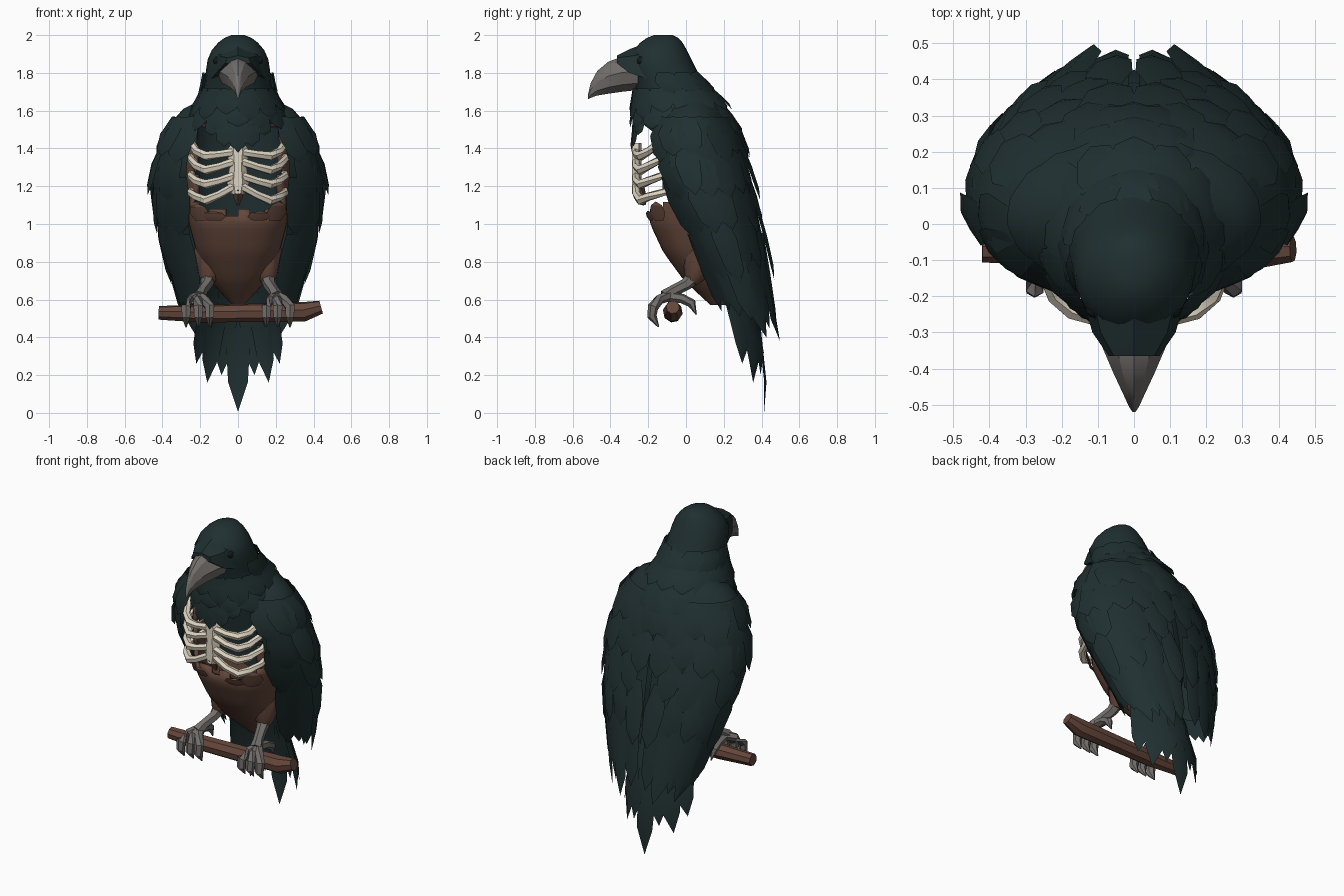
import bpy, bmesh, math, random
from mathutils import Vector as V

if "Cube" in bpy.data.objects:
    bpy.data.objects.remove(bpy.data.objects["Cube"])
random.seed(4)

def mat(name, r, g, b):
    m = bpy.data.materials.new(name)
    m.diffuse_color = (r, g, b, 1)
    m.use_nodes = True
    m.node_tree.nodes["Principled BSDF"].inputs["Base Color"].default_value = m.diffuse_color
    return m

TEAL = mat("dark_feather", .0145, .029, .030)
FLESH = mat("brown_flesh", .125, .062, .042)
WOOD = mat("brown_wood", .13, .062, .043)
BONE = mat("bone", .74, .67, .54)
GREY = mat("beak_grey", .17, .155, .145)
BLACK = mat("eye_black", .006, .010, .011)

def finish(name, bm, *mats):
    bmesh.ops.recalc_face_normals(bm, faces=bm.faces)
    me = bpy.data.meshes.new(name)
    bm.to_mesh(me)
    bm.free()
    for m in mats:
        me.materials.append(m)
    ob = bpy.data.objects.new(name, me)
    bpy.context.collection.objects.link(ob)
    return ob

def loft(bm, rings, closed=True, cap=True):
    rows = [[bm.verts.new(p) for p in r] for r in rings]
    n = len(rows[0])
    for a, b in zip(rows, rows[1:]):
        for i in range(n if closed else n - 1):
            j = (i + 1) % n
            bm.faces.new((a[i], a[j], b[j], b[i]))
    if cap and closed:
        bm.faces.new(rows[0])
        bm.faces.new(rows[-1])

def tube(bm, pts, radii, n=6):
    pts = [V(p) for p in pts]
    rings = []
    for i, p in enumerate(pts):
        d = (pts[min(i + 1, len(pts) - 1)] - pts[max(i - 1, 0)]).normalized()
        a = d.cross(V((.3, .2, 1)) if abs(d.z) < .8 else V((1, 0, 0))).normalized()
        b = d.cross(a)
        rings.append([p + radii[i] * (a * math.cos(k * math.tau / n) + b * math.sin(k * math.tau / n))
                      for k in range(n)])
    loft(bm, rings)

def lerp_table(tab, z):
    if z >= tab[0][0]:
        return tab[0][1:]
    for a, b in zip(tab, tab[1:]):
        if z >= b[0]:
            f = (a[0] - z) / (a[0] - b[0])
            return [p + (q - p) * f for p, q in zip(a[1:], b[1:])]
    return tab[-1][1:]

# Surface functions: height z and angle t give a point (t = 0 faces front on rings)
HEAD = [(2.0, -.17, -.07, .035), (1.98, -.22, -.03, .085), (1.93, -.275, .0, .135), (1.86, -.315, .035, .165),
        (1.75, -.28, .09, .175), (1.68, -.26, .145, .185), (1.6, -.26, .20, .215), (1.5, -.25, .25, .25),
        (1.3, -.24, .30, .28)]
BODY = [(1.66, -.13, .15, .17), (1.55, -.17, .2, .255), (1.35, -.19, .23, .28), (1.1, -.19, .26, .275),
        (1.0, -.19, .27, .26), (.85, -.12, .27, .22), (.7, -.01, .27, .15), (.57, .13, .24, .03)]
WING = [(1.67, .17, -.02, .14), (1.6, .31, -.11, .20), (1.5, .375, -.155, .26), (1.3, .425, -.14, .325),
        (1.15, .43, -.08, .36), (.9, .39, .04, .41), (.7, .325, .13, .435), (.5, .265, .2, .46),
        (.3, .19, .32, .505)]

def sgnpow(v, p):
    return math.copysign(abs(v) ** p, v)

def ring_surf(tab, p=1.0):
    def f(z, t):
        yf, yb, rx = lerp_table(tab, z)
        return V((rx * sgnpow(math.sin(t), p), (yf + yb) / 2 - (yb - yf) / 2 * sgnpow(math.cos(t), p), z))
    return f

def wing_surf(s):
    def f(z, t):
        xo, yf, yb = lerp_table(WING, z)
        yc = yf + .42 * (yb - yf)
        r = (yb - yc) if t > 0 else (yc - yf) / math.sin(math.radians(50))
        return V((s * xo * math.cos(t), yc + r * math.sin(t), z))
    return f

def tail_surf(z, s):
    k = (.8 - z) / .8
    return V((s * (.12 + .18 * k), .23 + .17 * math.sin(min(k * 1.5, 1) * 1.57) - (.07 + .09 * k) * s * s, z))

head, body = ring_surf(HEAD), ring_surf(BODY, .82)

# One pointed, ridged feather following a surface downwards
def feather(bm, surf, z, t, ln, w, lift=.025, skew=0.0, gap=.006):
    rows = []
    for k, f in ((0, .6), (.4, 1), (.8, .75), (1, 0)):
        zz, tt = z - k * ln, t + skew * k
        c = surf(zz, tt)
        tan = (surf(zz, tt + .05) - surf(zz, tt - .05)).normalized()
        n = tan.cross(surf(zz + .02, tt) - surf(zz - .02, tt)).normalized()
        if n.dot(c - V((0, .08, c.z))) < 0:
            n = -n
        c = c + n * (gap + lift * k)
        rows.append([c - tan * w * f / 2, c + n * .012, c + tan * w * f / 2] if f else [c])
    rows = [[bm.verts.new(p) for p in r] for r in rows]
    for a, b in zip(rows, rows[1:]):
        for i in (0, 1):
            bm.faces.new((a[i], a[i + 1], b[i + 1], b[i]) if len(b) > 1 else (a[i], a[i + 1], b[0]))

# Body: flesh shell with a torn opening in the chest, feathered at the back
bm = bmesh.new()
N = 36
loft(bm, [[body(1.66 - i * .0363, k * math.tau / N) for k in range(N)] for i in range(31)])
hole = []
for f in bm.faces:
    c = f.calc_center_median()
    f.material_index = 1 if c.y > (.12 if c.z > .85 else .22) else 0
    jag = .03 * math.sin(c.x * 45)
    if c.y < 0 and 1.06 + jag < c.z < 1.5 and abs(c.x) < .225 + .015 * math.sin(c.z * 40):
        hole.append(f)
bmesh.ops.delete(bm, geom=hole, context='FACES')
ob = finish("body", bm, FLESH, TEAL)
so = ob.modifiers.new("rim", 'SOLIDIFY')
so.thickness, so.offset = .025, -1

# Torn skin flaps round the opening
bm = bmesh.new()
for t, ln in ((-.75, .09), (-.4, .05), (.35, .05), (.75, .10)):
    feather(bm, body, 1.02, t, -ln, .13, .02)
finish("torn_skin", bm, FLESH)

# Thighs
bm = bmesh.new()
for s in (1, -1):
    tube(bm, [(s * .12, .10, .98), (s * .14, .07, .84), (s * .155, .045, .72), (s * .16, .03, .69)],
         [.11, .095, .055, .03], 10)
finish("thighs", bm, FLESH)

# Sternum and ribs
bm = bmesh.new()
loft(bm, [[(x * w, y, z) for x, y in ((-1, -.25), (-.4, -.285), (.4, -.285), (1, -.25), (0, -.235))]
          for z, w in ((1.43, .03), (1.39, .06), (1.3, .045), (1.22, .06), (1.16, .035))])
for s in (1, -1):
    for z, dip, end in ((1.38, -.02, .055), (1.33, -.045, .015), (1.255, -.045, .0), (1.20, -.075, -.035)):
        tube(bm, [(s * .02, -.262, z), (s * .10, -.262, z + dip * .6), (s * .17, -.24, z + dip),
                  (s * .22, -.20, z + dip * .6 + end * .3), (s * .25, -.13, z + end), (s * .235, .02, z + end + .04)],
             [.022, .021, .025, .022, .020, .014])
finish("ribs", bm, BONE)
bm = bmesh.new()
tube(bm, [(0, -.255, 1.19), (0, -.24, 1.15), (0, -.22, 1.1)], [.035, .03, .008])
finish("sternum_tip", bm, FLESH)

# Head and neck, with a feathered wedge over the beak base
bm = bmesh.new()
zs = [2.0, 1.985, 1.96, 1.92, 1.87, 1.82, 1.76, 1.70, 1.64, 1.58, 1.53]
loft(bm, [[head(z, k * math.tau / 20) for k in range(20)] for z in zs])
loft(bm, [[(x * w, y, zb + h * (zt - zb)) for x, h in ((-1, 0), (-.8, .7), (0, 1), (.8, .7), (1, 0))]
          for y, zt, zb, w in ((-.18, 1.97, 1.76, .15), (-.3, 1.925, 1.8, .115), (-.365, 1.892, 1.85, .07))])
finish("head", bm, TEAL)

# Ruff: rows of feathers round the neck and a bib over the chest
bm = bmesh.new()
for row, (z, ln, n) in enumerate(((1.80, .13, 12), (1.72, .15, 13), (1.64, .17, 14), (1.57, .17, 15))):
    for k in range(n):
        t = (k + .5 * (row % 2)) * math.tau / n
        if (z > 1.75 and math.cos(t) > .3) or (z < 1.6 and math.cos(t) > .1):
            continue
        front = math.cos(t) > .2 and z < 1.7
        feather(bm, head, z, t, ln * random.uniform(.85, 1.2) * (.75 if front else 1), .14, .012 if row == 0 else .035)
for t, ln in ((0, .2), (.25, .17), (-.25, .17), (.5, .11), (-.5, .11)):
    feather(bm, head, 1.58, t, ln, .11, .03, 0, .012)
for k in range(-4, 5):
    feather(bm, head, 1.56, math.pi + k * .22, .22, .15, .03, 0, .02)
finish("neck_ruff", bm, TEAL)

# Beak
bm = bmesh.new()
loft(bm, [[(x * w, y, zb + h * (zt - zb)) for x, h in ((0, 1), (.55, .9), (1, .55), (.75, .2), (0, 0), (-.75, .2), (-1, .55), (-.55, .9))]
          for y, zt, zb, w in ((-.25, 1.89, 1.71, .115), (-.34, 1.885, 1.70, .088), (-.41, 1.86, 1.69, .058),
                               (-.47, 1.81, 1.68, .03), (-.505, 1.745, 1.668, .014), (-.52, 1.68, 1.66, .004))])
finish("beak", bm, GREY)

# Eyes, sunk into the head
bm = bmesh.new()
for s in (1, -1):
    r = bmesh.ops.create_icosphere(bm, subdivisions=2, radius=.026)
    bmesh.ops.translate(bm, verts=r['verts'], vec=(s * .108, -.235, 1.865))
finish("eyes", bm, BLACK)

# Wings: curved shell, covert rows and long flight feathers
for s, side in ((1, "left"), (-1, "right")):
    random.seed(9)
    surf = wing_surf(s)
    bm = bmesh.new()
    loft(bm, [[surf(1.67 - i * .06, math.radians(-50 + k * 138 / 14)) for k in range(15)] for i in range(17)], closed=False)
    finish(side + "_wing", bm, TEAL)
    bm = bmesh.new()
    for row, (z, ln, w) in enumerate(((1.56, .24, .17), (1.42, .28, .16), (1.25, .32, .15), (1.08, .38, .13))):
        for k in range(7):
            t = math.radians(-44 + 19 * k + 9 * (row % 2))
            feather(bm, surf, z, t, ln * random.uniform(.8, 1.2), w, random.uniform(.01, .03), .05)
    feather(bm, surf, 1.42, -.15, .26, .14, .05)
    for k in range(8):
        t = math.radians(-44 + 17 * k)
        end = .55 - .025 * k + random.uniform(-.06, .07)
        feather(bm, surf, .95, t, .95 - end, .125, random.uniform(.005, .02), .06)
    finish(side + "_wing_feathers", bm, TEAL)

# Tail fan
bm = bmesh.new()
for t, end in ((0, .005), (.33, .2), (-.33, .2), (.6, .16), (-.6, .16), (.9, .26), (-.9, .26)):
    feather(bm, tail_surf, .8, t, .8 - end, .14, 0, 0, .004 + .01 * (1 - abs(t)))
finish("tail_feathers", bm, TEAL)

# Legs and toes gripping the perch
bm = bmesh.new()
for s in (1, -1):
    tube(bm, [(s * .155, .05, .73), (s * .165, .0, .68), (s * .19, -.07, .645), (s * .205, -.11, .615)],
         [.042, .032, .030, .038])
    for d in (-.06, .0, .065):
        x = .21 + d
        tube(bm, [(s * .205, -.09, .62), (s * (.21 + d * .6), -.14, .60), (s * x, -.175, .56),
                  (s * x, -.18, .51), (s * x, -.145, .455)], [.028, .026, .029, .025, .004])
    tube(bm, [(s * .205, -.09, .615), (s * .21, -.02, .605), (s * .215, .03, .58), (s * .215, .055, .52)],
         [.028, .026, .025, .004])
finish("legs", bm, GREY)

# Perch
bm = bmesh.new()
tube(bm, [(-.42, -.07, .53), (-.2, -.07, .525), (.1, -.07, .53), (.35, -.07, .535), (.44, -.07, .56)],
     [.037, .047, .05, .053, .036], 8)
finish("perch", bm, WOOD)

bpy.ops.object.select_all(action='SELECT')
bpy.context.view_layer.objects.active = bpy.data.objects["body"]
bpy.ops.object.shade_smooth_by_angle(angle=math.radians(30))
